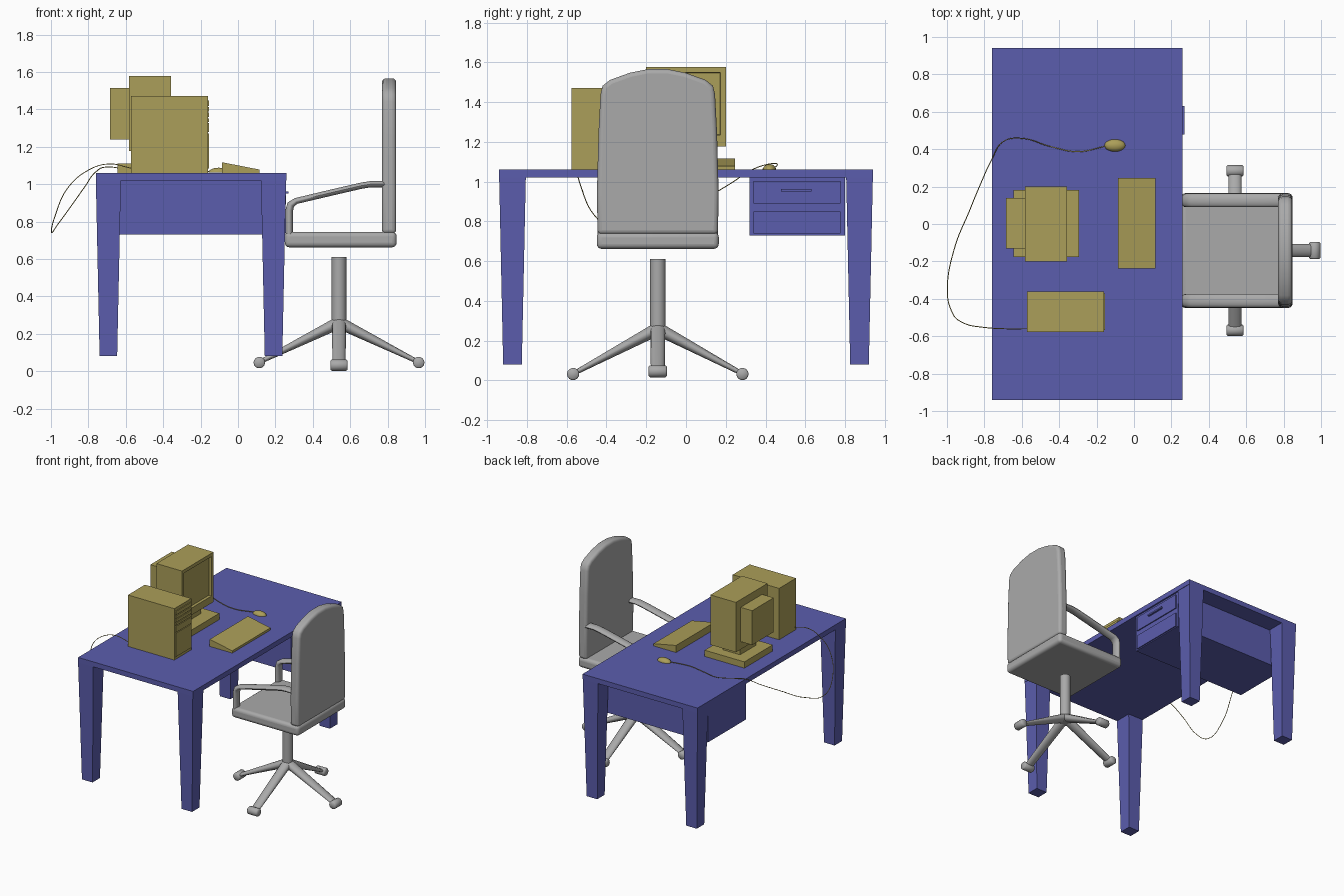
import bpy, bmesh, math
from mathutils import Vector

if "Cube" in bpy.data.objects:
    bpy.data.objects.remove(bpy.data.objects["Cube"])


def material(name, rgb):
    m = bpy.data.materials.new(name)
    m.diffuse_color = (*rgb, 1)
    m.use_nodes = True
    m.node_tree.nodes["Principled BSDF"].inputs["Base Color"].default_value = m.diffuse_color
    return m


BLUE = material("desk_blue", (0.105, 0.11, 0.42))
GREY = material("chair_grey", (0.40, 0.40, 0.40))
TAN = material("computer_tan", (0.41, 0.345, 0.10))


def finish(name, bm, mat, smooth=False, bevel=0, segments=3):
    bmesh.ops.recalc_face_normals(bm, faces=bm.faces)
    me = bpy.data.meshes.new(name)
    bm.to_mesh(me)
    bm.free()
    me.materials.append(mat)
    ob = bpy.data.objects.new(name, me)
    bpy.context.collection.objects.link(ob)
    if bevel:
        b = ob.modifiers.new("rounding", 'BEVEL')
        b.width, b.segments = bevel, segments
        b.limit_method, b.angle_limit = 'ANGLE', math.radians(40)
    if smooth:
        bpy.ops.object.select_all(action='DESELECT')
        ob.select_set(True)
        bpy.context.view_layer.objects.active = ob
        bpy.ops.object.shade_smooth_by_angle(angle=math.radians(50))
    return ob


def box_bm(x, y, z):
    bm = bmesh.new()
    bmesh.ops.create_cube(bm, size=1)
    for v in bm.verts:
        v.co = [(r[0] + r[1]) / 2 + c * (r[1] - r[0]) for r, c in zip((x, y, z), v.co)]
    return bm


def box(name, x, y, z, mat, **kw):
    return finish(name, box_bm(x, y, z), mat, **kw)


def prism(name, profile, to3d, lo, hi, mat, **kw):
    """Extrude a 2D profile between two depths."""
    bm = bmesh.new()
    a, b = [[bm.verts.new(to3d(p, d)) for p in profile] for d in (lo, hi)]
    bm.faces.new(a)
    bm.faces.new(b)
    n = len(profile)
    for i in range(n):
        bm.faces.new((a[i], a[(i + 1) % n], b[(i + 1) % n], b[i]))
    return finish(name, bm, mat, **kw)


def tube(name, path, sizes, side, mat, n=14):
    """Elliptical tube; sizes hold (half width along side, half thickness)."""
    bm = bmesh.new()
    side, pts, rings = Vector(side), [Vector(p) for p in path], []
    for i, (p, (w, h)) in enumerate(zip(pts, sizes)):
        t1 = (p - pts[i - 1]).normalized() if i else Vector()
        t2 = (pts[i + 1] - p).normalized() if i < len(pts) - 1 else Vector()
        up = side.cross((t1 + t2).normalized())
        rings.append([bm.verts.new(p + side * w * math.cos(2 * math.pi * k / n)
                                   + up * h * math.sin(2 * math.pi * k / n)) for k in range(n)])
    for a, b in zip(rings, rings[1:]):
        for k in range(n):
            bm.faces.new((a[k], a[(k + 1) % n], b[(k + 1) % n], b[k]))
    bm.faces.new(rings[0])
    bm.faces.new(rings[-1])
    return finish(name, bm, mat, smooth=True)


# Desk: top and tapered legs
box("desk_top", (-0.76, 0.26), (-0.94, 0.94), (1.02, 1.06), BLUE)
for i, cx in enumerate((-0.693, 0.19)):
    for j, cy in enumerate((-0.873, 0.873)):
        bm = box_bm((cx - 0.067, cx + 0.067), (cy - 0.067, cy + 0.067), (0.08, 1.02))
        for v in bm.verts:
            if v.co.z < 0.5:
                v.co.x = cx + (v.co.x - cx) * 0.7
                v.co.y = cy + (v.co.y - cy) * 0.7
        finish(f"desk_leg_{i}{j}", bm, BLUE)

# Drawer cabinet
box("drawer_cabinet", (-0.755, 0.248), (0.32, 0.80), (0.73, 1.02), BLUE)
box("upper_drawer", (0.248, 0.256), (0.34, 0.778), (0.89, 1.003), BLUE)
box("lower_drawer", (0.248, 0.256), (0.34, 0.778), (0.738, 0.85), BLUE)
box("drawer_handle", (0.256, 0.27), (0.478, 0.632), (0.95, 0.962), BLUE)

# Monitor: screen case with sunken screen, rear housing, neck and base
bm = box_bm((-0.583, -0.357), (-0.2, 0.2), (1.177, 1.577))
front = max(bm.faces, key=lambda f: f.calc_center_median().x)
bmesh.ops.inset_region(bm, faces=[front], thickness=0.038)
for v in front.verts:
    if v.co.z < 1.3:
        v.co.z += 0.03
bmesh.ops.inset_region(bm, faces=[front], thickness=0.004, depth=-0.02)
finish("monitor_case", bm, TAN)
box("monitor_rear", (-0.685, -0.583), (-0.132, 0.14), (1.24, 1.515), TAN)
box("monitor_neck", (-0.55, -0.40), (-0.1, 0.1), (1.11, 1.177), TAN)
box("monitor_base", (-0.645, -0.293), (-0.177, 0.182), (1.06, 1.11), TAN)

# Computer tower with drive bays
box("tower_case", (-0.572, -0.161), (-0.577, -0.362), (1.06, 1.472), TAN)
levels = [1.08, 1.275, 1.33, 1.355, 1.385, 1.415, 1.45]
for i, (a, b) in enumerate(zip(levels, levels[1:])):
    box(f"tower_panel_{i}", (-0.161, -0.154), (-0.567, -0.372), (a + 0.003, b - 0.003), TAN)

# Keyboard wedge
prism("keyboard", [(-0.085, 1.06), (0.115, 1.06), (0.115, 1.078), (-0.085, 1.117)],
      lambda p, d: (p[0], d, p[1]), -0.237, 0.247, TAN)

# Mouse: flattened half dome
bm = bmesh.new()
bmesh.ops.create_uvsphere(bm, u_segments=20, v_segments=12, radius=1)
for v in bm.verts:
    v.co = (-0.102 + v.co.x * 0.056, 0.42 + v.co.y * 0.033, 1.062 + max(v.co.z, 0) * 0.026)
bmesh.ops.remove_doubles(bm, verts=bm.verts, dist=1e-5)
finish("mouse", bm, TAN, smooth=True)

# Mouse cord hanging behind the desk
cord = [(-0.155, 0.415, 1.068), (-0.3, 0.387, 1.064), (-0.45, 0.415, 1.066), (-0.6, 0.458, 1.08),
        (-0.70, 0.44, 1.092), (-0.76, 0.345, 1.066), (-0.82, 0.215, 0.985), (-0.88, 0.07, 0.9),
        (-0.96, -0.13, 0.79), (-0.998, -0.34, 0.745), (-0.978, -0.46, 0.83), (-0.91, -0.53, 0.98),
        (-0.8, -0.553, 1.075), (-0.69, -0.56, 1.108), (-0.57, -0.56, 1.085)]
cu = bpy.data.curves.new("mouse_cord", 'CURVE')
cu.dimensions, cu.bevel_depth, cu.bevel_resolution, cu.resolution_u = '3D', 0.0025, 1, 6
sp = cu.splines.new('BEZIER')
sp.bezier_points.add(len(cord) - 1)
for bp, co in zip(sp.bezier_points, cord):
    bp.co = co
    bp.handle_left_type = bp.handle_right_type = 'AUTO'
cu.materials.append(TAN)
cord_ob = bpy.data.objects.new("mouse_cord", cu)
bpy.context.collection.objects.link(cord_ob)

# Chair seat and backrest
CX, CY = 0.54, -0.142
box("chair_seat", (0.25, 0.848), (CY - 0.307, CY + 0.307), (0.662, 0.745), GREY,
    smooth=True, bevel=0.025, segments=4)
half = [(0.303, 0.735), (0.306, 0.95), (0.298, 1.25), (0.288, 1.44), (0.278, 1.482),
        (0.24, 1.512), (0.14, 1.548), (0.05, 1.566)]
outline = half + [(-y, z) for y, z in reversed(half)]
prism("chair_back", outline, lambda p, d: (d, CY + p[0], p[1]), 0.77, 0.846, GREY,
      smooth=True, bevel=0.022, segments=4)

# Armrests
arm = [(0.274, 0.72), (0.274, 0.86), (0.282, 0.89), (0.31, 0.91), (0.50, 0.955),
       (0.66, 0.992), (0.71, 1.0), (0.79, 1.0)]
for side in (-1, 1):
    y = CY + side * 0.268
    tube("armrest_" + ("right" if side < 0 else "left"), [(x, y, z) for x, z in arm],
         [(0.036, 0.021)] * 3 + [(0.036, 0.017)] * 5, (0, 1, 0), GREY)

# Chair post, star base and casters
tube("chair_post", [(CX, CY, 0.215), (CX, CY, 0.61)], [(0.039, 0.039)] * 2, (1, 0, 0), GREY, 20)
for k in range(4):
    a = k * math.pi / 2
    d, s = Vector((math.cos(a), math.sin(a), 0)), Vector((-math.sin(a), math.cos(a), 0))
    hub = Vector((CX, CY, 0))
    zc = 0.046 if k % 2 == 0 else 0.032
    tube(f"base_leg_{k}", [hub + Vector((0, 0, 0.26)), hub + d * 0.41 + Vector((0, 0, zc + 0.01))],
         [(0.038, 0.034), (0.035, 0.012)], s, GREY)
    c = hub + d * 0.426 + Vector((0, 0, zc))
    tube(f"caster_{k}", [c + s * o for o in (-0.046, -0.038, 0.038, 0.046)],
         [(0.024, 0.024), (0.031, 0.031), (0.031, 0.031), (0.024, 0.024)], d, GREY)
